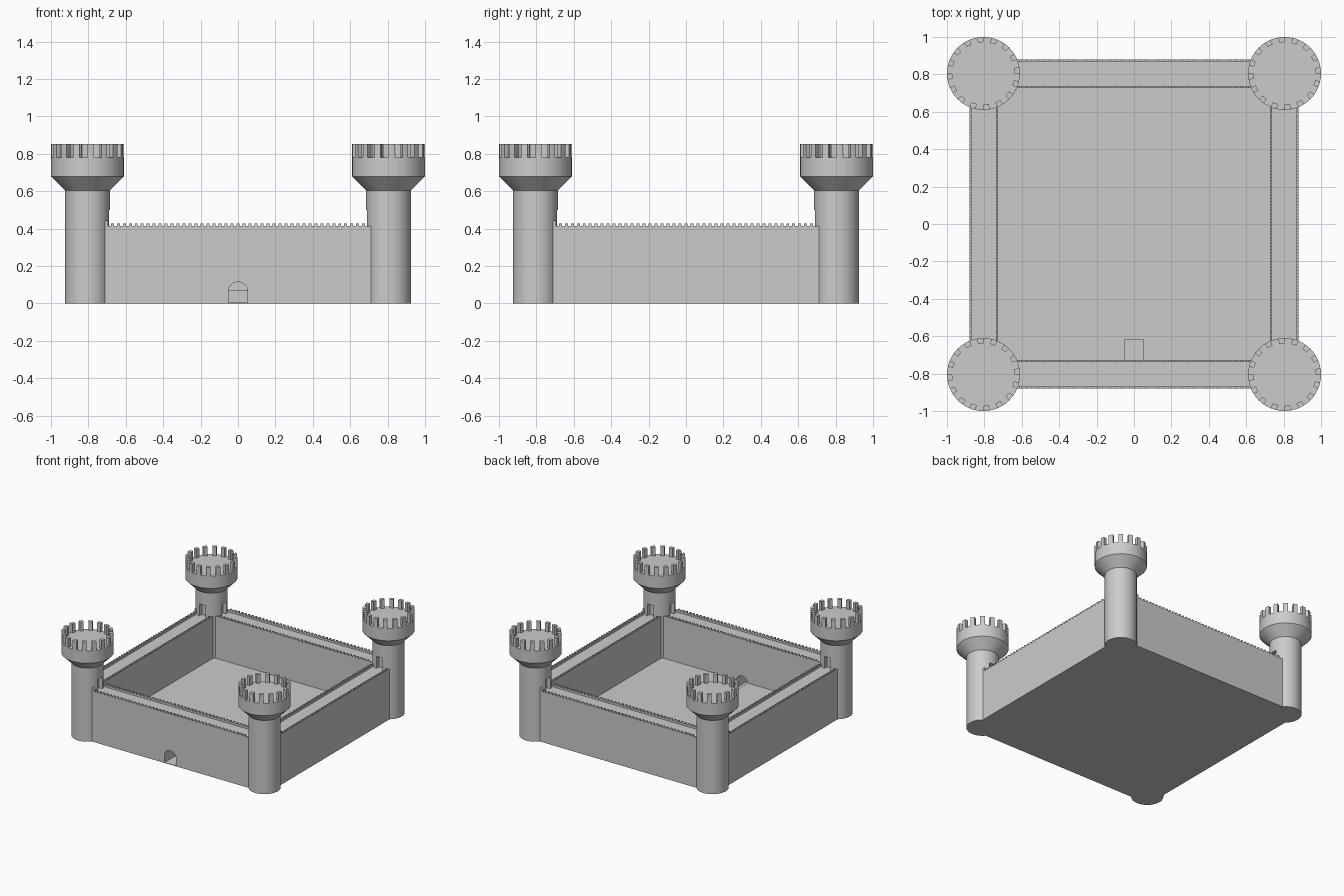
import bpy, bmesh, math
from mathutils import Matrix, Vector

if "Cube" in bpy.data.objects:
    bpy.data.objects.remove(bpy.data.objects["Cube"])

GREY = (0.6, 0.6, 0.6, 1)
stone = bpy.data.materials.new("grey_stone")
stone.use_nodes = True
stone.diffuse_color = GREY
stone.node_tree.nodes["Principled BSDF"].inputs["Base Color"].default_value = GREY

TOWER = 0.805                  # tower centre offset
OUTER, INNER = 0.88, 0.728     # wall faces
WALK, PARAPET, WALL_TOP = 0.40, 0.415, 0.428
FLOOR = 0.07


def add_box(bm, low, high):
    low, high = Vector(low), Vector(high)
    mat = Matrix.Translation((low + high) / 2) @ Matrix.Diagonal((high - low).to_4d())
    bmesh.ops.create_cube(bm, size=1, matrix=mat)


def finish(bm, name):
    bmesh.ops.recalc_face_normals(bm, faces=bm.faces)
    mesh = bpy.data.meshes.new(name)
    bm.to_mesh(mesh)
    bm.free()
    mesh.materials.append(stone)
    obj = bpy.data.objects.new(name, mesh)
    bpy.context.collection.objects.link(obj)
    return obj


def cut(obj, cutter):
    cutter.hide_render = True
    cutter.hide_set(True)
    mod = obj.modifiers.new("opening", 'BOOLEAN')
    mod.operation = 'DIFFERENCE'
    mod.solver = 'EXACT'
    mod.object = cutter
    deps = bpy.context.evaluated_depsgraph_get()
    mesh = bpy.data.meshes.new_from_object(obj.evaluated_get(deps))
    obj.modifiers.clear()
    obj.data = mesh


def prism(bm, points, vector):
    """Extrude a closed outline along a vector."""
    face = bm.faces.new([bm.verts.new(p) for p in points])
    new = bmesh.ops.extrude_face_region(bm, geom=[face], use_keep_orig=True)["geom"]
    bmesh.ops.translate(bm, vec=vector, verts=[v for v in new if isinstance(v, bmesh.types.BMVert)])


def four_around(obj, name):
    """Repeat an object at quarter turns about the centre."""
    corner = obj.location.copy()
    for k, side in enumerate(("front", "right", "back", "left")):
        copy = obj if k == 0 else bpy.data.objects.new(name, obj.data)
        if k:
            bpy.context.collection.objects.link(copy)
        copy.name = f"{side}_{name}"
        copy.rotation_euler.z = k * math.pi / 2
        copy.location = Matrix.Rotation(k * math.pi / 2, 3, 'Z') @ corner


# Tower body: straight shaft flaring to a wide drum
SEGMENTS = 48
bm = bmesh.new()
rings = []
for radius, z in ((0.12, 0), (0.12, 0.605), (0.195, 0.68), (0.195, 0.78)):
    rings.append([bm.verts.new((radius * math.cos(a), radius * math.sin(a), z))
                  for a in (i * math.tau / SEGMENTS for i in range(SEGMENTS))])
for lower, upper in zip(rings, rings[1:]):
    for i in range(SEGMENTS):
        j = (i + 1) % SEGMENTS
        bm.faces.new((lower[i], lower[j], upper[j], upper[i]))
bm.faces.new(rings[0][::-1])
bm.faces.new(rings[-1])
tower = finish(bm, "tower")

# Doorways from the tower onto both wall walks
bm = bmesh.new()
add_box(bm, (0.085, -0.028, WALK), (0.2, 0.028, 0.5))
add_box(bm, (-0.028, 0.085, WALK), (0.028, 0.2, 0.5))
doorways = finish(bm, "tower_doorway_cutter")
cut(tower, doorways)
bpy.data.objects.remove(doorways)
bpy.ops.object.select_all(action='DESELECT')
tower.select_set(True)
bpy.context.view_layer.objects.active = tower
bpy.ops.object.shade_smooth_by_angle(angle=math.radians(30))
tower.location = (-TOWER, -TOWER, 0)
four_around(tower, "tower")

# Curved merlons round the tower top
bm = bmesh.new()
COUNT = 16
for k in range(COUNT):
    mid = math.radians(-85) + k * math.tau / COUNT
    arc = [mid + math.radians(d) for d in (-5, 0, 5)]
    outline = [(0.195 * math.cos(a), 0.195 * math.sin(a), 0.78) for a in arc]
    outline += [(0.167 * math.cos(a), 0.167 * math.sin(a), 0.78) for a in reversed(arc)]
    prism(bm, outline, (0, 0, 0.072))
merlons = finish(bm, "tower_merlons")
merlons.location = (-TOWER, -TOWER, 0)
four_around(merlons, "tower_merlons")

# Wall
bm = bmesh.new()
add_box(bm, (-TOWER, -OUTER, 0), (TOWER, -INNER, WALK))
wall = finish(bm, "wall")
four_around(wall, "wall")

# Notched parapets along both edges of the wall walk
bm = bmesh.new()
THICK, PITCH = 0.01, 0.032
for y in (-OUTER, -INNER - THICK):
    add_box(bm, (-0.74, y, WALK), (0.74, y + THICK, PARAPET))
    for i in range(-21, 22):
        x = i * PITCH
        add_box(bm, (x - PITCH / 4, y, PARAPET), (x + PITCH / 4, y + THICK, WALL_TOP))
add_box(bm, (-0.72, -OUTER, PARAPET), (-0.695, -OUTER + THICK, 0.445))
four_around(finish(bm, "parapet"), "parapet")

# Raised courtyard floor
bm = bmesh.new()
add_box(bm, (-INNER, -INNER, 0), (INNER, INNER, FLOOR))
courtyard = finish(bm, "courtyard_floor")

# Arched gateway through the front wall, with a sunken threshold
bm = bmesh.new()
HALF, SPRING = 0.052, 0.063
arch = [(-HALF, -1, 0.004), (HALF, -1, 0.004)]
arch += [(HALF * math.cos(a), -1, SPRING + HALF * math.sin(a))
         for a in (i * math.pi / 12 for i in range(13))]
prism(bm, arch, (0, 0.38, 0))
gate = finish(bm, "gateway_cutter")
front_wall = bpy.data.objects["front_wall"]
cut(front_wall, gate)
cut(courtyard, gate)
bpy.data.objects.remove(gate)
